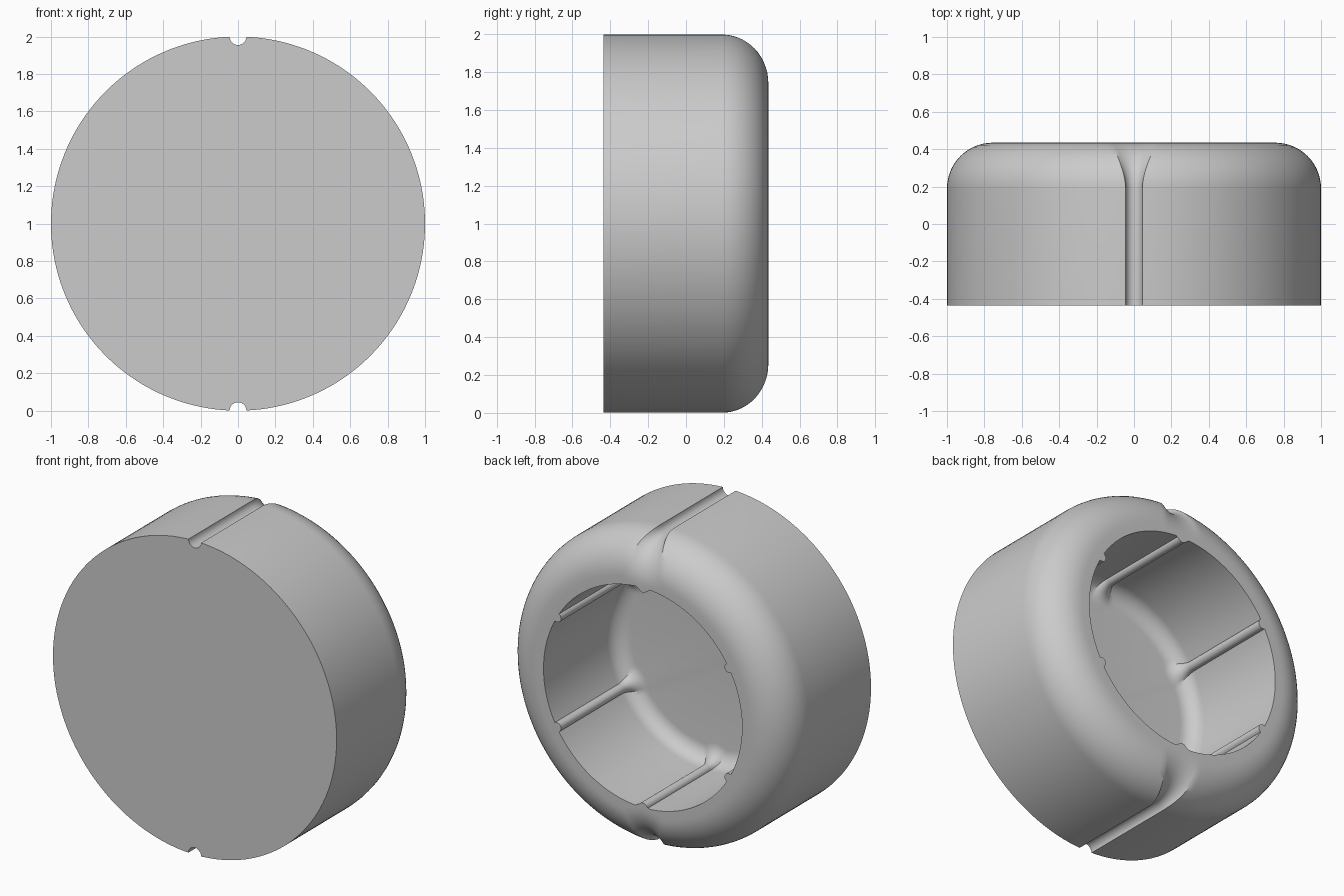
import bpy, bmesh
from math import sin, cos, acos, atan2, pi

cube = bpy.data.objects.get("Cube")
if cube:
    bpy.data.objects.remove(cube, do_unlink=True)

SLOTS = 6          # inner ribs; every third slot also carries an outer groove
ARC, SPAN = 12, 24  # segments per notch and per plain stretch
BACK, FRONT = 0.435, -0.435


def ring(radius, notch, inset, notched):
    """Circle with round notches, offset inwards by inset, as 2D points."""
    r, g = radius - inset, notch + inset
    phi_cut = acos((r * r + radius * radius - g * g) / (2 * radius * r))
    phi = [phi_cut if k in notched else 0.05 for k in range(SLOTS)]
    reach = atan2(r * sin(phi_cut), radius - r * cos(phi_cut))
    points = []
    for k in range(SLOTS):
        base = pi / 2 + k * pi / 3
        local = []
        for i in range(ARC + 1):
            t = 2 * i / ARC - 1
            if k in notched:
                a = t * reach
                local.append((radius - g * cos(a), g * sin(a)))
            else:
                local.append((r * cos(t * phi[k]), r * sin(t * phi[k])))
        start, end = phi[k], pi / 3 - phi[(k + 1) % SLOTS]
        for i in range(1, SPAN):
            a = start + (end - start) * i / SPAN
            local.append((r * cos(a), r * sin(a)))
        points += [(u * cos(base) - v * sin(base), u * sin(base) + v * cos(base))
                   for u, v in local]
    return points


def rounded_wall(radius, notch, notched, y_start, fillet, direction, steps):
    """Rings running round a quarter-circle fillet from the wall to a flat."""
    rings = []
    for i in range(steps + 1):
        a = i / steps * pi / 2
        y = y_start + direction * fillet * sin(a)
        rings.append((ring(radius, notch, fillet * (1 - cos(a)), notched), y))
    return rings


# Outer wall with two grooves, then the hollow with six ribs
outer_fillet, inner_fillet = 0.245, 0.10
grooves, ribs = (0, 3), range(SLOTS)
rings = [(ring(1.0, 0.045, 0, grooves), FRONT)]
rings += rounded_wall(1.0, 0.045, grooves, BACK - outer_fillet, outer_fillet, 1, 14)
rings.append((ring(0.70, 0.03, 0, ribs), BACK))
rings += rounded_wall(0.70, 0.03, ribs, -0.20, inner_fillet, -1, 8)

bm = bmesh.new()
loops = [[bm.verts.new((u, y, 1 + v)) for u, v in pts] for pts, y in rings]
for a, b in zip(loops, loops[1:]):
    for i in range(len(a)):
        j = (i + 1) % len(a)
        bm.faces.new((a[i], a[j], b[j], b[i]))
bm.faces.new(loops[0])    # front disc
bm.faces.new(loops[-1])   # floor of the hollow
bmesh.ops.recalc_face_normals(bm, faces=bm.faces)

mesh = bpy.data.meshes.new("round_cap")
bm.to_mesh(mesh)
bm.free()
cap = bpy.data.objects.new("round_cap", mesh)
bpy.context.collection.objects.link(cap)

# Plain grey
grey = bpy.data.materials.new("plain_grey")
grey.use_nodes = True
colour = (0.6, 0.6, 0.6, 1)
grey.diffuse_color = colour
grey.node_tree.nodes["Principled BSDF"].inputs["Base Color"].default_value = colour
mesh.materials.append(grey)

bpy.ops.object.select_all(action='DESELECT')
cap.select_set(True)
bpy.context.view_layer.objects.active = cap
bpy.ops.object.shade_smooth_by_angle(angle=pi / 6)
